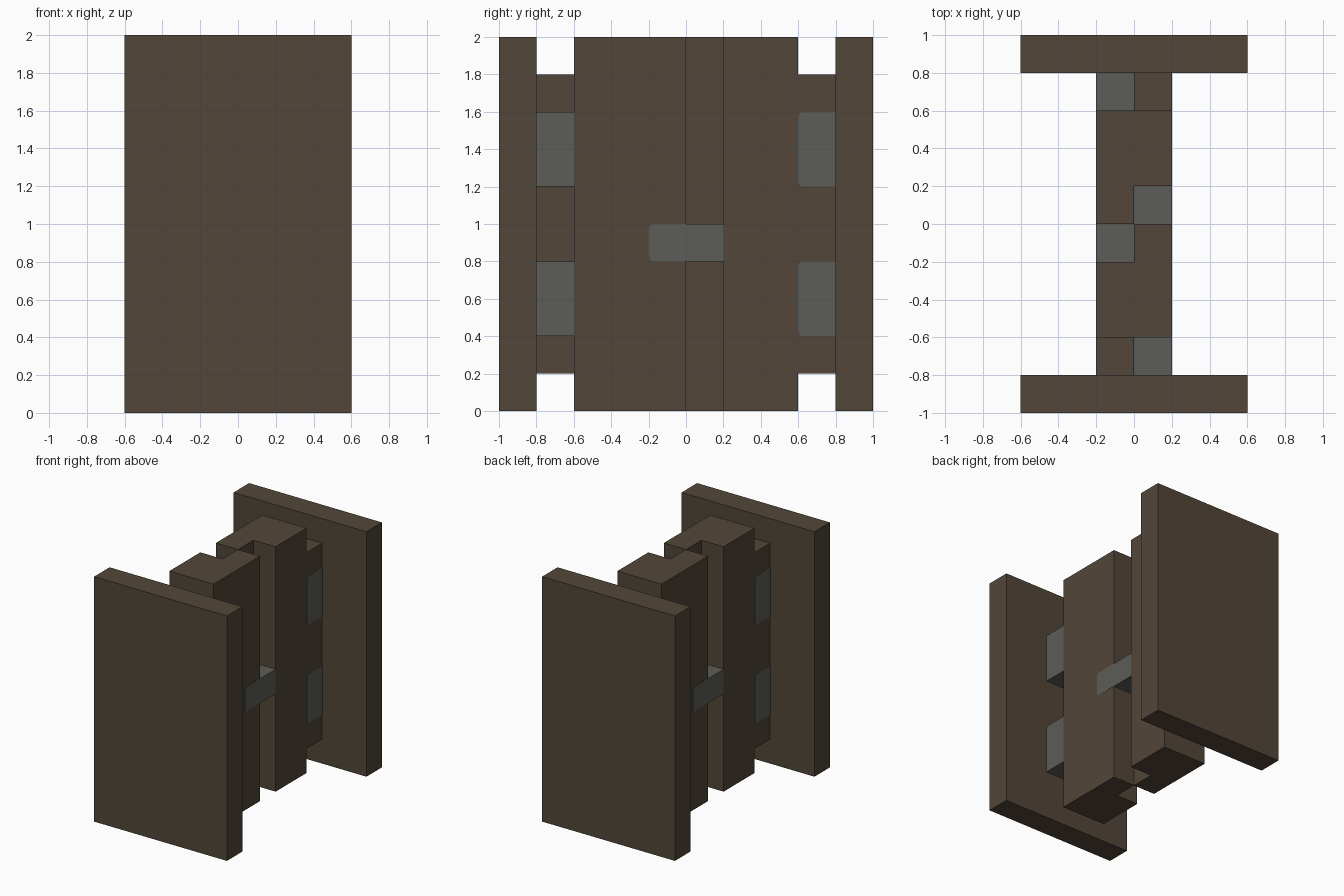
import bpy, bmesh, math
from mathutils import Matrix, Vector

cube = bpy.data.objects.get("Cube")
if cube:
    bpy.data.objects.remove(cube, do_unlink=True)


def material(name, rgb):
    m = bpy.data.materials.new(name)
    m.use_nodes = True
    m.diffuse_color = (*rgb, 1)
    bsdf = next(n for n in m.node_tree.nodes if n.type == 'BSDF_PRINCIPLED')
    bsdf.inputs["Base Color"].default_value = (*rgb, 1)
    bsdf.inputs["Roughness"].default_value = 0.8
    return m


BROWN = material("dark brown", (0.084, 0.061, 0.041))
GREY = material("iron grey", (0.107, 0.109, 0.098))


def prism(name, points, extrude, mat):
    """Extrude a flat outline; make it and its half-turn copy about z."""
    for side, angle in (("front", 0), ("back", math.pi)):
        bm = bmesh.new()
        face = bm.faces.new([bm.verts.new(p) for p in points])
        ext = bmesh.ops.extrude_face_region(bm, geom=[face])
        verts = [g for g in ext["geom"] if isinstance(g, bmesh.types.BMVert)]
        bmesh.ops.translate(bm, verts=verts, vec=Vector(extrude))
        bmesh.ops.rotate(bm, verts=bm.verts, matrix=Matrix.Rotation(angle, 3, 'Z'))
        bmesh.ops.recalc_face_normals(bm, faces=bm.faces)
        mesh = bpy.data.meshes.new(f"{name}_{side}")
        bm.to_mesh(mesh)
        bm.free()
        mesh.materials.append(mat)
        obj = bpy.data.objects.new(mesh.name, mesh)
        bpy.context.collection.objects.link(obj)


def upright(name, outline, z0, z1, mat):
    prism(name, [(x, y, z0) for x, y in outline], (0, 0, z1 - z0), mat)


def rect(x0, x1, y0, y1):
    return [(x0, y0), (x1, y0), (x1, y1), (x0, y1)]


def painted_plate(name, y0, y1, z0, z1, r=0.03, steps=4):
    """Thin plate on the x = 0.2 face, rounded at its y0 corners."""
    x = 0.198
    pts = [(x, y1, z0), (x, y1, z1)]
    for cz, start in ((z1 - r, 90), (z0 + r, 180)):
        for i in range(steps + 1):
            a = math.radians(start + 90 * i / steps)
            pts.append((x, y0 + r + r * math.cos(a), cz + r * math.sin(a)))
    prism(name, pts, (0.0035, 0, 0), GREY)


# Outer panels
upright("panel", rect(-0.6, 0.6, -1, -0.8), 0, 2, BROWN)

# Interlocking L-shaped centre blocks
upright("centre_block", [(-0.2, -0.6), (0.2, -0.6), (0.2, 0), (0, 0),
                         (0, -0.2), (-0.2, -0.2)], 0, 2, BROWN)

# Shorter columns joining the panels to the blocks
upright("hinge_column", rect(-0.2, 0, -0.8, -0.6), 0.2, 1.8, BROWN)

# Hinges: metal blocks beside each column and a plate on its outer face
for level, z in (("lower", 0.4), ("upper", 1.2)):
    upright(f"{level}_hinge", rect(0, 0.2, -0.8, -0.6), z, z + 0.4, GREY)
    painted_plate(f"{level}_hinge_plate", 0.6, 0.8, z, z + 0.4)

# Latches: metal block bridging each notch, with a plate beside it
upright("latch", rect(0, 0.2, 0, 0.2), 0.8, 1, GREY)
painted_plate("latch_plate", -0.2, 0, 0.8, 1)
